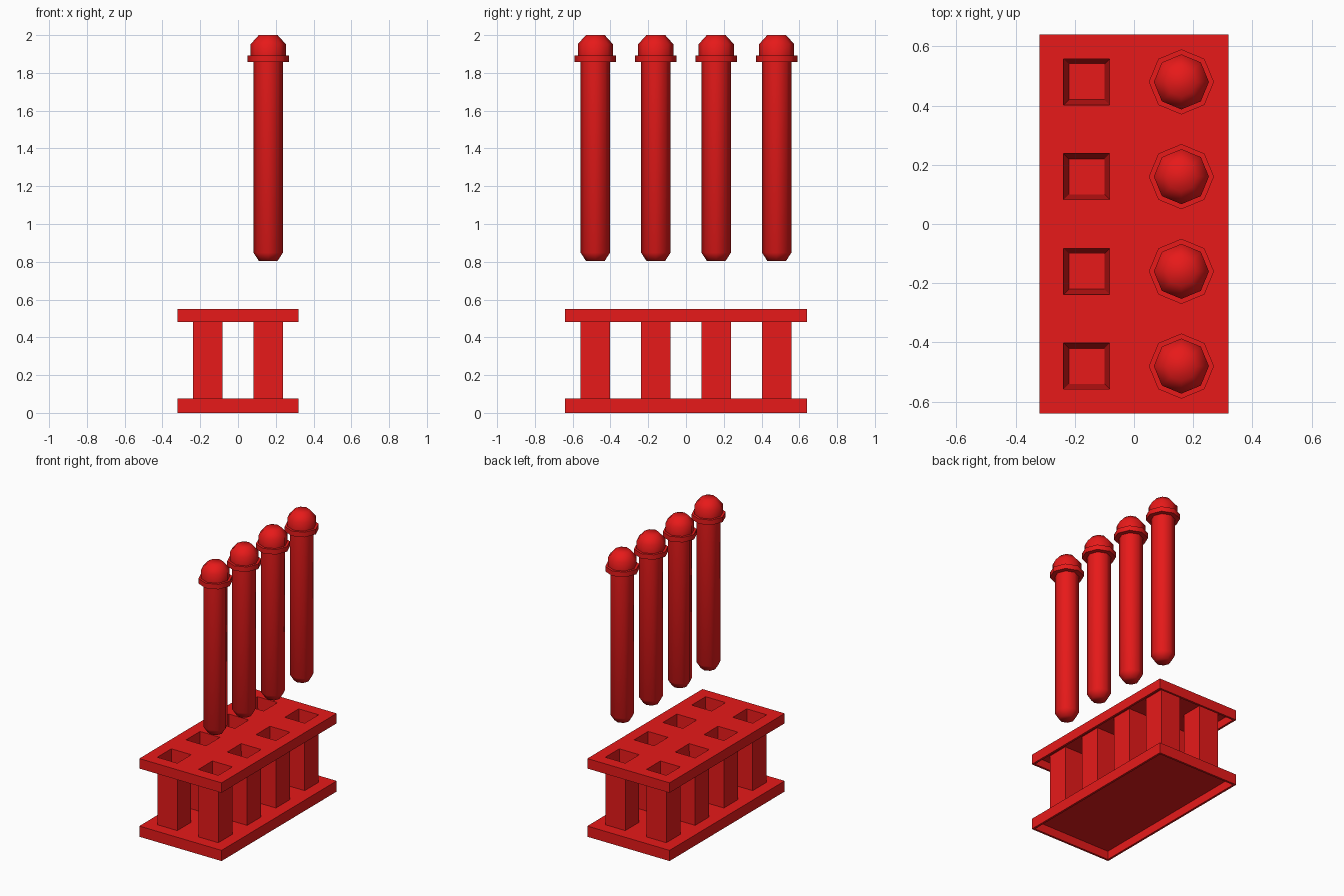
import bpy, bmesh, math

if "Cube" in bpy.data.objects:
    bpy.data.objects.remove(bpy.data.objects["Cube"])

HX, HY = 0.32, 0.64          # half size of the plates
POST = 0.0775                # half width of the square posts
COLS = (-0.16, 0.16)
ROWS = (-0.48, -0.16, 0.16, 0.48)

red = bpy.data.materials.new("red")
red.diffuse_color = (0.8, 0.01, 0.01, 1)
red.use_nodes = True
red.node_tree.nodes["Principled BSDF"].inputs["Base Color"].default_value = red.diffuse_color


def add_object(name, bm):
    bmesh.ops.remove_doubles(bm, verts=bm.verts, dist=1e-5)
    bmesh.ops.recalc_face_normals(bm, faces=bm.faces)
    mesh = bpy.data.meshes.new(name)
    bm.to_mesh(mesh)
    bm.free()
    mesh.materials.append(red)
    ob = bpy.data.objects.new(name, mesh)
    bpy.context.collection.objects.link(ob)
    return ob


def turned(name, profile, sides, start, x, y):
    """Closed solid from a (radius, z) profile turned about a vertical axis."""
    bm = bmesh.new()
    rings = []
    for r, z in profile:
        angles = [start + 2 * math.pi * i / sides for i in range(sides)]
        rings.append([bm.verts.new((x + r * math.cos(a), y + r * math.sin(a), z))
                      for a in angles])
    for a, b in zip(rings, rings[1:]):
        for i in range(sides):
            j = (i + 1) % sides
            bm.faces.new((a[i], a[j], b[j], b[i]))
    bm.faces.new(rings[0])
    bm.faces.new(rings[-1])
    return add_object(name, bm)


def plate(name, z0, z1, holes):
    """Tray open underneath, optionally with square holes in its top."""
    xs, ys = [-HX, HX], [-HY, HY]
    if holes:
        xs = sorted(xs + [c + s * POST for c in COLS for s in (-1, 1)])
        ys = sorted(ys + [c + s * POST for c in ROWS for s in (-1, 1)])
    bm = bmesh.new()
    grid = [[bm.verts.new((x, y, z1)) for y in ys] for x in xs]
    for i in range(len(xs) - 1):
        for j in range(len(ys) - 1):
            if i % 2 and j % 2:
                continue
            bm.faces.new((grid[i][j], grid[i + 1][j],
                          grid[i + 1][j + 1], grid[i][j + 1]))
    # skirt around the outer edge
    rim = [e for e in bm.edges if e.is_boundary and (
        all(abs(abs(v.co.x) - HX) < 1e-5 for v in e.verts) or
        all(abs(abs(v.co.y) - HY) < 1e-5 for v in e.verts))]
    new = bmesh.ops.extrude_edge_only(bm, edges=rim)["geom"]
    for v in new:
        if isinstance(v, bmesh.types.BMVert):
            v.co.z = z0
    bmesh.ops.recalc_face_normals(bm, faces=bm.faces)
    if next(f for f in bm.faces if abs(f.normal.z) > 0.9).normal.z < 0:
        bmesh.ops.reverse_faces(bm, faces=bm.faces)
    mesh = bpy.data.meshes.new(name)
    bm.to_mesh(mesh)
    bm.free()
    mesh.materials.append(red)
    ob = bpy.data.objects.new(name, mesh)
    bpy.context.collection.objects.link(ob)
    shell = ob.modifiers.new("shell", 'SOLIDIFY')
    shell.thickness = 0.015
    shell.offset = -1
    shell.use_even_offset = True


# rack plates
plate("base_plate", 0.0, 0.075, False)
plate("top_plate", 0.48, 0.55, True)

# square posts with tapered pockets
R2 = math.sqrt(2)
post_profile = [(POST * R2, 0.065), (POST * R2, 0.55), (0.06 * R2, 0.09)]
for i, x in enumerate(COLS):
    for j, y in enumerate(ROWS):
        turned(f"post_{i}_{j}", post_profile, 4, math.pi / 4, x, y)

# stoppered tubes, eight-sided and smooth, hovering above one row
tube_profile = [(0.05, 0.805), (0.0775, 0.848), (0.0775, 1.858), (0.11, 1.858),
                (0.11, 1.893), (0.093, 1.893), (0.093, 1.952), (0.05, 2.0)]
for j, y in enumerate(ROWS):
    tube = turned(f"tube_{j}", tube_profile, 8, 0, COLS[1], y)
    bpy.ops.object.select_all(action='DESELECT')
    tube.select_set(True)
    bpy.context.view_layer.objects.active = tube
    bpy.ops.object.shade_smooth_by_angle(angle=math.radians(60))
